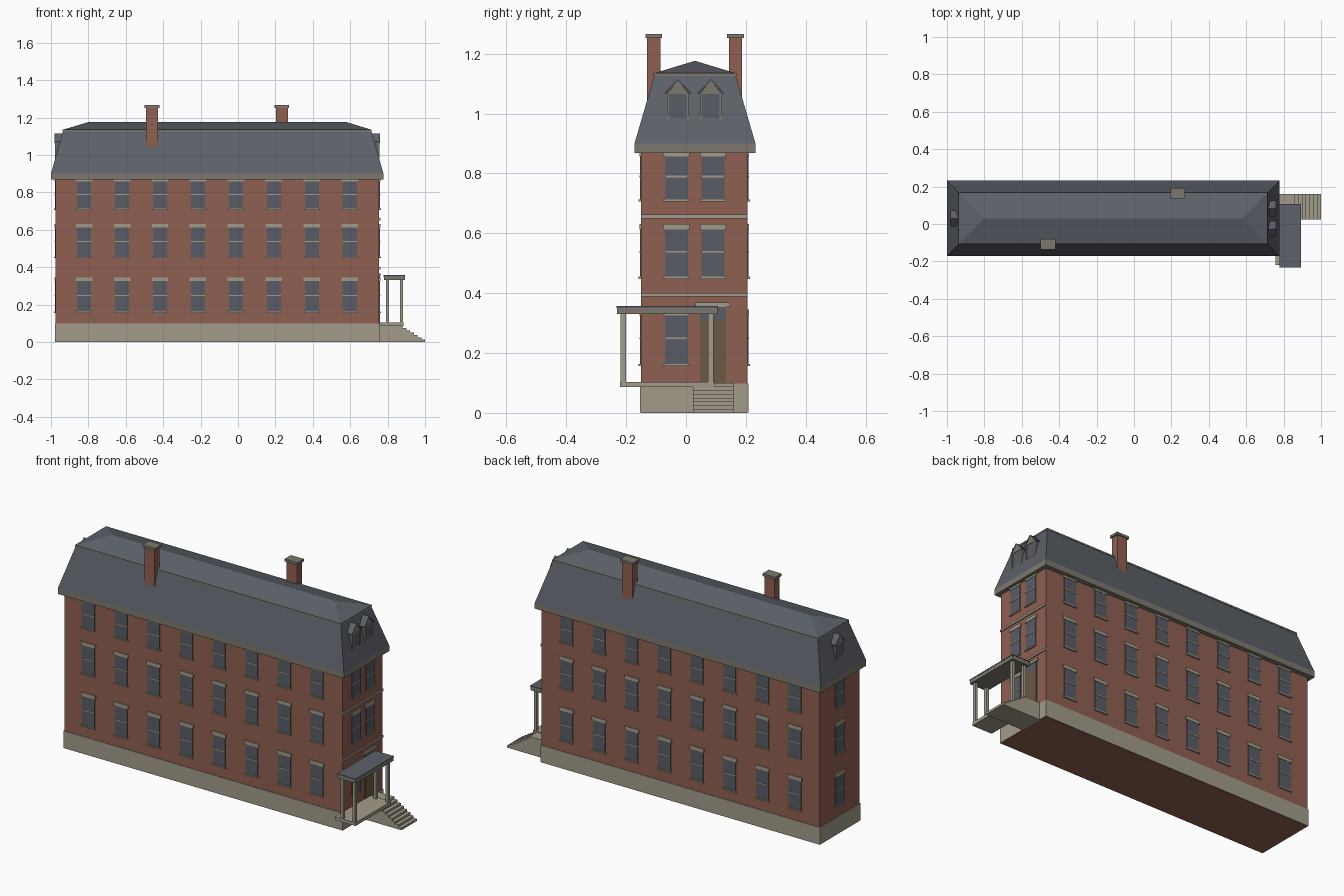
import bpy
import bmesh
from math import radians
from mathutils import Vector

cube = bpy.data.objects.get("Cube")
if cube:
    bpy.data.objects.remove(cube, do_unlink=True)


def material(name, r, g, b):
    m = bpy.data.materials.new(name)
    m.use_nodes = True
    m.diffuse_color = (r, g, b, 1)
    m.node_tree.nodes["Principled BSDF"].inputs["Base Color"].default_value = (r, g, b, 1)
    return m


brick = material("red brick", 0.28, 0.115, 0.085)
stone = material("pale stone", 0.36, 0.33, 0.255)
trim = material("grey trim", 0.205, 0.19, 0.155)
slate = material("roof slate", 0.108, 0.12, 0.142)
glass = material("window glass", 0.098, 0.108, 0.128)
wood = material("brown door", 0.15, 0.1, 0.055)


def finish(name, bm, mat):
    mesh = bpy.data.meshes.new(name)
    bmesh.ops.recalc_face_normals(bm, faces=bm.faces)
    bm.to_mesh(mesh)
    bm.free()
    mesh.materials.append(mat)
    obj = bpy.data.objects.new(name, mesh)
    bpy.context.collection.objects.link(obj)
    return obj


def boxes(name, spans, mat):
    """One object from boxes given as (x0, x1, y0, y1, z0, z1)."""
    bm = bmesh.new()
    for x0, x1, y0, y1, z0, z1 in spans:
        size = Vector((x1 - x0, y1 - y0, z1 - z0))
        mid = Vector((x0 + x1, y0 + y1, z0 + z1)) / 2
        for v in bmesh.ops.create_cube(bm, size=1)["verts"]:
            v.co = v.co * size + mid
    return finish(name, bm, mat)


def hull(name, points, mat):
    """Convex solid around a few points."""
    bm = bmesh.new()
    for p in points:
        bm.verts.new(p)
    bmesh.ops.convex_hull(bm, input=bm.verts)
    bmesh.ops.dissolve_limit(bm, angle_limit=radians(1), verts=bm.verts, edges=bm.edges)
    return finish(name, bm, mat)


def rect(x0, x1, y0, y1, z):
    return [(x, y, z) for x in (x0, x1) for y in (y0, y1)]


# Walls, plinth and cornice
L, R, F, B = -0.975, 0.755, -0.15, 0.205
MID = 0.03
boxes("brick_walls", [(L, R, F, B, 0, 0.89)], brick)
e = 0.003
boxes("stone_plinth", [(L - e, R + e, F - e, B + e, 0.001, 0.098)], stone)
boxes("cornice", [(-1, 0.778, -0.172, 0.232, 0.868, 0.9)], trim)

# Mansard roof with upper hip
hull("mansard_roof", rect(-1, 0.778, -0.172, 0.232, 0.9)
     + rect(-0.935, 0.712, -0.105, 0.165, 1.13), slate)
boxes("roof_curb", [(-0.938, 0.715, -0.108, 0.168, 1.126, 1.135)], trim)
hull("upper_roof", rect(-0.936, 0.713, -0.106, 0.166, 1.135)
     + [(-0.8, MID, 1.176), (0.58, MID, 1.176)], slate)

# Chimneys
for name, x, y in (("front_chimney", -0.459, -0.108), ("back_chimney", 0.234, 0.165)):
    a, b = 0.032, 0.022
    boxes(name, [(x - a, x + a, y - b, y + b, 0.98, 1.255)], brick)
    a, b = 0.04, 0.028
    boxes(name + "_cap", [(x - a, x + a, y - b, y + b, 1.252, 1.266)], trim)

# Windows: thin plates laid on any of the four walls
panes, dressings = [], []


def plate(side, u, w, z0, z1, depth):
    u0, u1 = u - w / 2, u + w / 2
    return {
        "front": (u0, u1, F - depth, F + 0.001, z0, z1),
        "back": (u0, u1, B - 0.001, B + depth, z0, z1),
        "left": (L - depth, L + 0.001, u0, u1, z0, z1),
        "right": (R - 0.001, R + depth, u0, u1, z0, z1),
    }[side]


FLOORS = [(0.163, 0.326, 0.346), (0.455, 0.612, 0.631), (0.713, 0.857, 0.869)]


def window(side, u, floor):
    z0, z1, top = FLOORS[floor]
    bar = z0 + (z1 - z0) * 0.53
    panes.append(plate(side, u, 0.076, z0, z1, 0.004))
    dressings.append(plate(side, u, 0.076, bar - 0.003, bar + 0.003, 0.006))
    dressings.append(plate(side, u, 0.088, z1, top, 0.006))
    dressings.append(plate(side, u, 0.086, z0 - 0.007, z0, 0.009))


for floor in range(3):
    for i in range(8):
        for side in ("front", "back"):
            window(side, -0.823 + i * 0.203, floor)
    window("left", MID, floor)
    window("right", -0.032, floor)
    if floor:
        window("right", 0.09, floor)
boxes("window_panes", panes, glass)
boxes("window_dressings", dressings, stone)

# Entrance wall: belts and door
boxes("stone_belts", [plate("right", 0.0275, 0.357, z, z + 0.012, 0.006)
                      for z in (0.388, 0.65)], stone)
boxes("front_door", [plate("right", 0.09, 0.088, 0.1, 0.311, 0.005)], wood)
boxes("door_transom", [plate("right", 0.09, 0.088, 0.311, 0.353, 0.004)], glass)
boxes("door_lintel", [plate("right", 0.09, 0.115, 0.353, 0.368, 0.008)], stone)


# Dormers: one facing left, two facing right
def dormer(name, face, out, y):
    def x(d):
        return face + out * d

    def span(d0, d1, y0, y1, z0, z1):
        return (min(x(d0), x(d1)), max(x(d0), x(d1)), y + y0, y + y1, z0, z1)

    boxes(name + "_cheeks", [span(-0.05, -0.003, -0.035, 0.035, 0.98, 1.07)], slate)
    boxes(name + "_pane", [span(-0.004, -0.001, -0.03, 0.03, 0.985, 1.066)], glass)
    boxes(name + "_posts", [span(-0.005, 0.001, s * 0.033 - 0.004, s * 0.033 + 0.004, 0.98, 1.07)
                            for s in (-1, 1)], trim)
    gable = ((-0.037, 1.066), (0.037, 1.066), (0, 1.11))
    hull(name + "_gable", [(x(d), y + u, z) for d in (-0.045, 0.001) for u, z in gable], trim)
    for s, part in ((-1, "_roof_near"), (1, "_roof_far")):
        slope = ((0, 1.115), (0, 1.108), (s * 0.043, 1.071), (s * 0.043, 1.064))
        hull(name + part, [(x(d), y + u, z) for d in (-0.05, 0.003) for u, z in slope], slate)


dormer("left_dormer", -0.977, -1, MID)
dormer("right_front_dormer", 0.755, 1, -0.027)
dormer("right_back_dormer", 0.755, 1, 0.083)

# Porch
boxes("porch_deck", [(0.757, 0.885, -0.22, 0.096, 0.086, 0.104)], stone)
boxes("porch_posts", [(x - 0.008, x + 0.008, y - 0.009, y + 0.009, 0.1, 0.335)
                      for x in (0.799, 0.873) for y in (-0.21, 0.083)], stone)
boxes("porch_roof_edge", [(0.78, 0.893, -0.23, 0.106, 0.331, 0.351)], trim)
boxes("porch_roof_top", [(0.779, 0.894, -0.232, 0.107, 0.351, 0.357)], slate)

# Steps down to the ground
boxes("entrance_steps", [(R, 0.86 + i * 0.02, 0.024, 0.16, max(0, 0.0875 - i * 0.0125), 0.1 - i * 0.0125)
                         for i in range(8)], stone)
